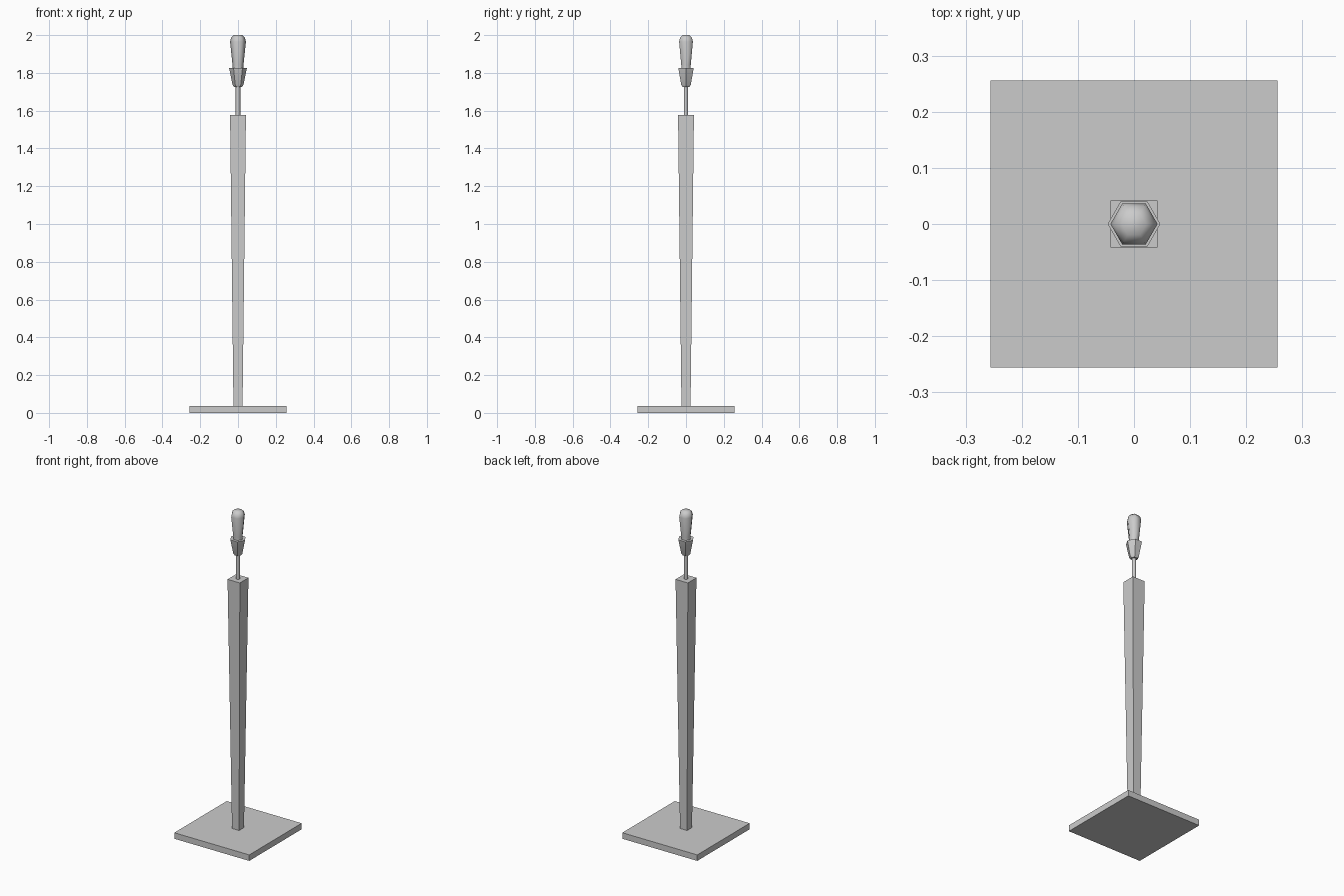
import bpy, bmesh, math

cube = bpy.data.objects.get("Cube")
if cube:
    bpy.data.objects.remove(cube, do_unlink=True)

grey = bpy.data.materials.new("plain_grey")
grey.use_nodes = True
colour = (0.6, 0.6, 0.6, 1)
grey.diffuse_color = colour
grey.node_tree.nodes["Principled BSDF"].inputs["Base Color"].default_value = colour


def lathe(name, profile, sides, turn=0, smooth=None):
    """Stack rings of (radius, height) into a closed part with flat ends."""
    bm = bmesh.new()
    rings = []
    for r, z in profile:
        angles = [turn + math.tau * i / sides for i in range(sides)]
        rings.append([bm.verts.new((r * math.cos(a), r * math.sin(a), z)) for a in angles])
    for low, high in zip(rings, rings[1:]):
        for i in range(sides):
            j = (i + 1) % sides
            bm.faces.new((low[i], low[j], high[j], high[i]))
    bm.faces.new(rings[0][::-1])
    bm.faces.new(rings[-1])
    mesh = bpy.data.meshes.new(name)
    bm.to_mesh(mesh)
    bm.free()
    mesh.materials.append(grey)
    obj = bpy.data.objects.new(name, mesh)
    bpy.context.collection.objects.link(obj)
    if smooth:
        bpy.ops.object.select_all(action="DESELECT")
        obj.select_set(True)
        bpy.context.view_layer.objects.active = obj
        bpy.ops.object.shade_smooth_by_angle(angle=math.radians(smooth))
    return obj


def square(name, half_bottom, half_top, z0, z1):
    d = math.sqrt(2)
    return lathe(name, [(half_bottom * d, z0), (half_top * d, z1)], 4, math.pi / 4)


# Stand
square("base_plate", 0.256, 0.256, 0, 0.037)
square("tapered_post", 0.024, 0.042, 0.037, 1.577)

# Rod, socket and bulb
lathe("rod", [(0.012, 1.577), (0.012, 1.73)], 6, smooth=65)
lathe("socket", [(0.02, 1.724), (0.029, 1.737), (0.047, 1.825)], 6, smooth=40)
lathe("bulb", [(0.029, 1.825), (0.029, 1.842), (0.042, 1.965),
               (0.037, 1.985), (0.022, 2.0)], 6, smooth=65)
